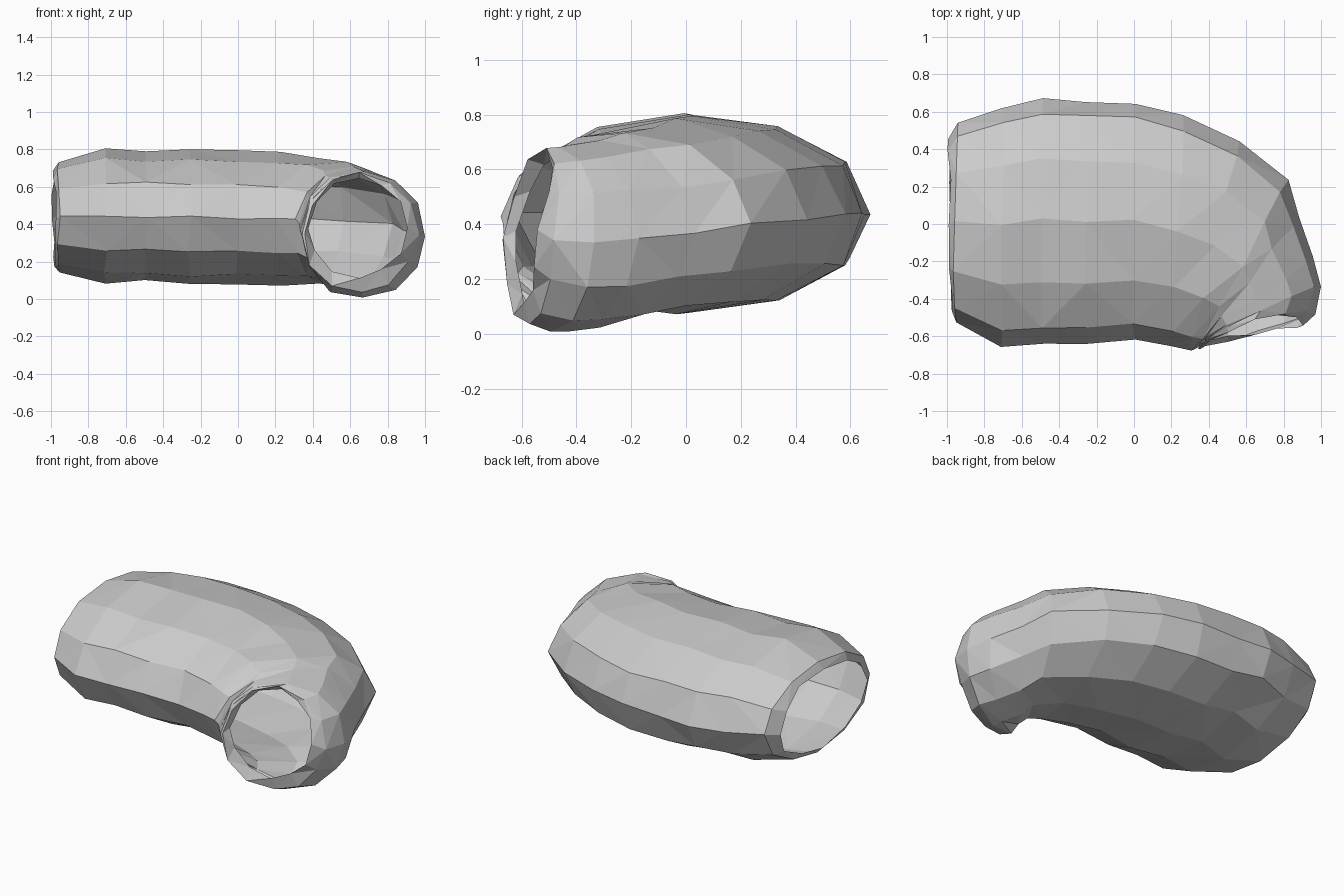
import bpy, bmesh, math, random
from mathutils import Vector

if "Cube" in bpy.data.objects:
    bpy.data.objects.remove(bpy.data.objects["Cube"])

random.seed(4)
SIDES = 12

# Stations along the bent tunnel:
# inner-side xy, outer-side xy, bottom z, top z, backward lean of the upper half
stations = [
    (-0.98, -0.46, -0.99, 0.46, 0.18, 0.69, 0),
    (-0.96, -0.52, -0.95, 0.54, 0.15, 0.74, 0),
    (-0.71, -0.65, -0.70, 0.62, 0.09, 0.80, 0),
    (-0.49, -0.64, -0.49, 0.68, 0.10, 0.79, 0),
    (-0.26, -0.65, -0.26, 0.66, 0.08, 0.80, 0),
    (0.00, -0.62, 0.00, 0.65, 0.08, 0.79, 0),
    (0.20, -0.65, 0.27, 0.58, 0.08, 0.78, 0),
    (0.30, -0.67, 0.56, 0.44, 0.08, 0.76, 0),
    (0.33, -0.67, 0.82, 0.23, 0.06, 0.73, 0),
    (0.34, -0.66, 0.88, 0.03, 0.03, 0.71, 0),
    (0.34, -0.65, 0.96, -0.18, 0.00, 0.69, 0),
    (0.34, -0.66, 1.00, -0.34, 0.00, 0.68, 0.03),
    (0.35, -0.67, 0.96, -0.48, 0.03, 0.67, 0.06),
    (0.38, -0.62, 0.90, -0.55, 0.12, 0.65, 0.10),
]


def ring(bm, s, jitter=0.01):
    a, b = Vector((s[0], s[1], 0)), Vector((s[2], s[3], 0))
    mid, half = (a + b) / 2, (b - a) / 2
    zc, zh = (s[4] + s[5]) / 2, (s[5] - s[4]) / 2
    verts = []
    for i in range(SIDES):
        t = 2 * math.pi * i / SIDES
        c, k = math.cos(t), math.sin(t)
        p = mid + half * c + Vector((0, s[6] * max(k, 0), zc + zh * k))
        p += Vector([random.uniform(-jitter, jitter) for _ in range(3)])
        p.z = max(p.z, 0)
        verts.append(bm.verts.new(p))
    return verts


# Open, single-skin bent tunnel with lips drawn in at both mouths
bm = bmesh.new()
rings = [ring(bm, s) for s in stations]
for r, q in zip(rings, rings[1:]):
    for i in range(SIDES):
        j = (i + 1) % SIDES
        bm.faces.new((r[i], r[j], q[j], q[i]))
bmesh.ops.triangulate(bm, faces=bm.faces[:], quad_method='SHORT_EDGE')
bmesh.ops.recalc_face_normals(bm, faces=bm.faces[:])
me = bpy.data.meshes.new("tunnel")
bm.to_mesh(me)
bm.free()
bpy.context.collection.objects.link(bpy.data.objects.new("tunnel", me))
